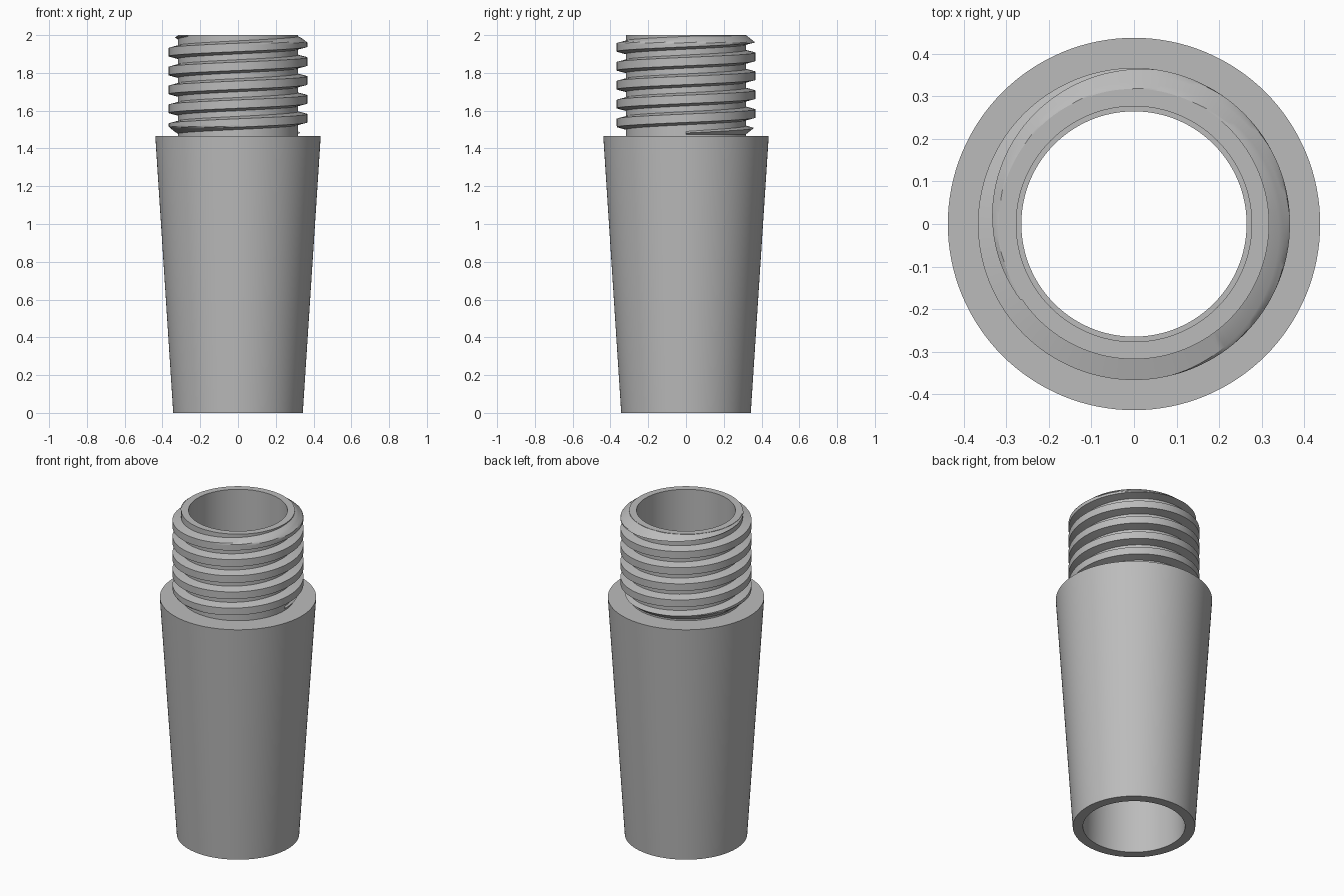
import bpy, bmesh, math

old = bpy.data.objects.get("Cube")
if old:
    bpy.data.objects.remove(old, do_unlink=True)

grey = bpy.data.materials.new("plain grey")
grey.use_nodes = True
colour = (0.5, 0.5, 0.5, 1)
grey.diffuse_color = colour
grey.node_tree.nodes["Principled BSDF"].inputs["Base Color"].default_value = colour

SEGMENTS = 128
TOP, SHOULDER = 2.0, 1.465
NECK, CREST, PITCH = 0.318, 0.367, 0.1


def finish(bm, name):
    bmesh.ops.recalc_face_normals(bm, faces=bm.faces[:])
    mesh = bpy.data.meshes.new(name)
    bm.to_mesh(mesh)
    bm.free()
    obj = bpy.data.objects.new(name, mesh)
    bpy.context.collection.objects.link(obj)
    mesh.materials.append(grey)
    bpy.ops.object.select_all(action="DESELECT")
    obj.select_set(True)
    bpy.context.view_layer.objects.active = obj
    bpy.ops.object.shade_smooth_by_angle(angle=math.radians(25))
    return obj


def bridge(bm, rings, closed):
    """Join neighbouring rings of vertices with quads."""
    pairs = list(zip(rings, rings[1:]))
    if closed:
        pairs.append((rings[-1], rings[0]))
    for a, b in pairs:
        for i in range(len(a)):
            j = (i + 1) % len(a)
            bm.faces.new((a[i], a[j], b[j], b[i]))


def point(bm, radius, angle, z):
    return bm.verts.new((radius * math.cos(angle), radius * math.sin(angle), z))


# Tapered hollow body with the narrower neck, turned from one profile
profile = [(0.343, 0), (0.438, SHOULDER), (NECK, SHOULDER), (NECK, TOP),
           (0.277, TOP), (0.277, SHOULDER), (0.265, SHOULDER), (0.286, 0)]
bm = bmesh.new()
rings = [[point(bm, r, math.tau * i / SEGMENTS, z) for r, z in profile]
         for i in range(SEGMENTS)]
bridge(bm, rings, closed=True)
finish(bm, "tapered_body")

# Right-handed screw thread, its ends cut back by a chamfer cone
ROOT_HALF, CREST_HALF, ROOT = 0.037, 0.022, 0.31
section = [(ROOT, -ROOT_HALF)]
section += [(CREST, CREST_HALF * k / 3) for k in range(-3, 4)]
section += [(ROOT, ROOT_HALF)]


def chamfered(radius, z):
    limit = NECK + 1.25 * min(TOP - z, z - 1.475)
    return max(ROOT - 0.005, min(radius, limit))


bm = bmesh.new()
rings = []
start_z, turns = 1.46, 5.6
for i in range(int(turns * SEGMENTS) + 1):
    turn = i / SEGMENTS
    centre = start_z + PITCH * turn
    rings.append([point(bm, chamfered(r, centre + dz), math.tau * turn,
                        min(TOP - 0.001, max(SHOULDER + 0.001, centre + dz)))
                  for r, dz in section])
bridge(bm, rings, closed=False)
bm.faces.new(rings[0])
bm.faces.new(rings[-1])
finish(bm, "screw_thread")
